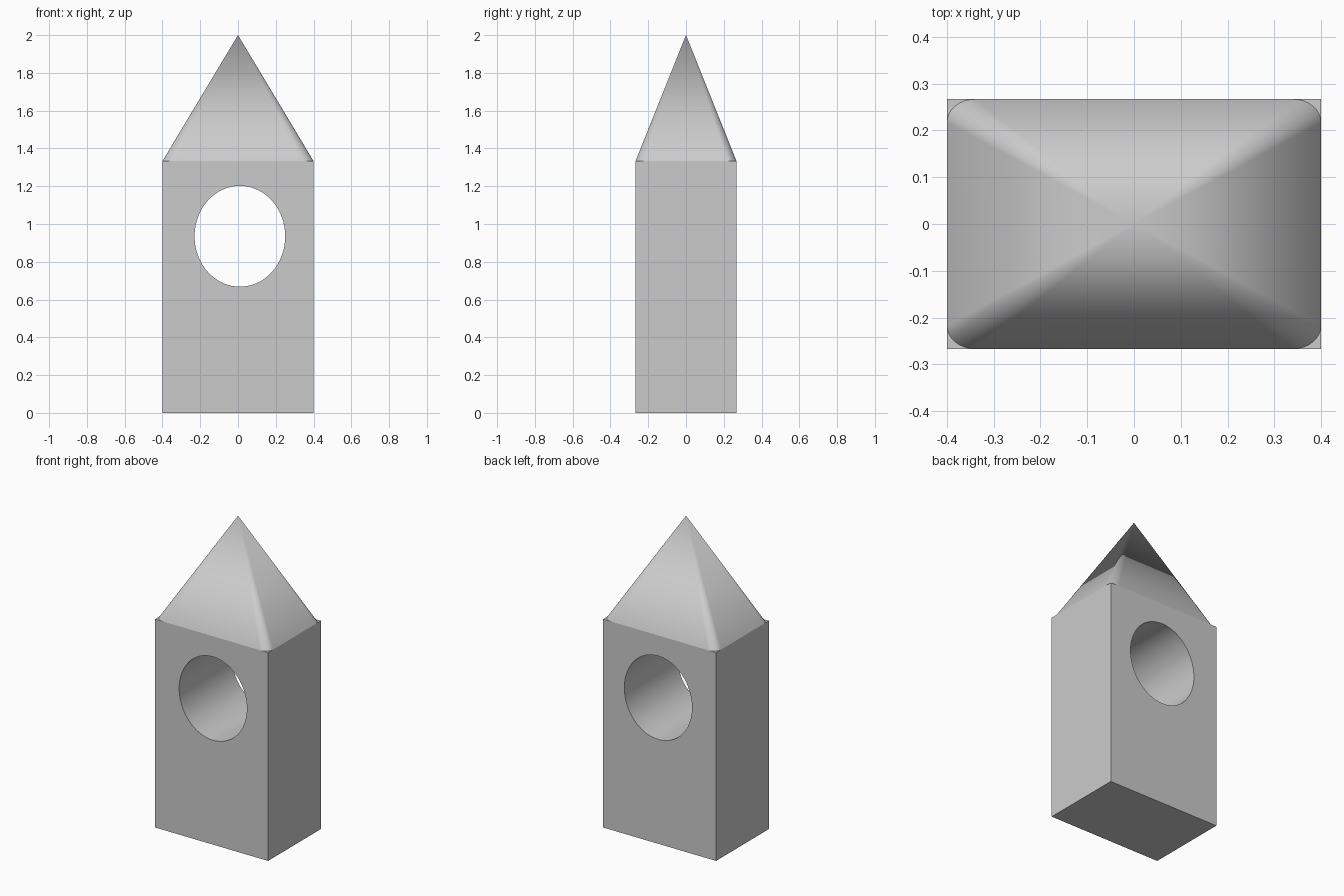
import bpy, bmesh, math

default = bpy.data.objects.get("Cube")
if default:
    bpy.data.objects.remove(default, do_unlink=True)

HALF_X, HALF_Y = 0.4, 0.267
EAVES, APEX = 1.333, 2.0

stone = bpy.data.materials.new("light_grey_stone")
stone.use_nodes = True
grey = (0.6, 0.6, 0.6, 1)
stone.diffuse_color = grey
stone.node_tree.nodes["Principled BSDF"].inputs["Base Color"].default_value = grey


def smooth(obj, angle):
    bpy.ops.object.select_all(action="DESELECT")
    obj.select_set(True)
    bpy.context.view_layer.objects.active = obj
    bpy.ops.object.shade_smooth_by_angle(angle=math.radians(angle))


# Rectangular tower body
bpy.ops.mesh.primitive_cube_add(size=2, location=(0, 0, EAVES / 2))
body = bpy.context.object
body.name = "tower_body"
body.scale = (HALF_X, HALF_Y, EAVES / 2)
bpy.ops.object.transform_apply(location=True, rotation=True, scale=True)
body.data.materials.append(stone)

# Oval opening cut straight through from front to back
bpy.ops.mesh.primitive_cylinder_add(vertices=64, radius=1, depth=1,
                                    location=(0.01, 0, 0.935),
                                    rotation=(math.pi / 2, 0, 0))
cutter = bpy.context.object
cutter.name = "opening_cutter"
cutter.scale = (0.24, 0.267, 1)
bpy.ops.object.transform_apply(location=True, rotation=True, scale=True)
cutter.data.materials.append(stone)
cutter.hide_render = True

bpy.context.view_layer.objects.active = body
cut = body.modifiers.new("opening", "BOOLEAN")
cut.operation = "DIFFERENCE"
cut.solver = "EXACT"
cut.object = cutter
bpy.ops.object.modifier_apply(modifier=cut.name)
bpy.data.objects.remove(cutter, do_unlink=True)
smooth(body, 30)

# Pyramid roof with hips rounded at the eaves and sharpening to the apex
RX, RY, STEPS = 0.06, 0.05, 8
bm = bmesh.new()
ring = []
for corner, (sx, sy) in enumerate([(1, 1), (-1, 1), (-1, -1), (1, -1)]):
    for i in range(STEPS + 1):
        a = (corner + i / STEPS) * math.pi / 2
        ring.append(bm.verts.new((sx * (HALF_X - RX) + RX * math.cos(a),
                                  sy * (HALF_Y - RY) + RY * math.sin(a), EAVES)))
tip = bm.verts.new((0, 0, APEX))
for a, b in zip(ring, ring[1:] + ring[:1]):
    face = bm.faces.new((a, b, tip))
    # Keep the four broad slopes flat
    face.smooth = (a.co - b.co).length < RX
bm.faces.new(ring[::-1])
mesh = bpy.data.meshes.new("pyramid_roof")
bm.to_mesh(mesh)
bm.free()
mesh.materials.append(stone)
roof = bpy.data.objects.new("pyramid_roof", mesh)
bpy.context.collection.objects.link(roof)
smooth(roof, 30)

# Steady the shading of the broad slopes beside the narrow hip faces
weighted = roof.modifiers.new("even_slopes", "WEIGHTED_NORMAL")
weighted.keep_sharp = True
